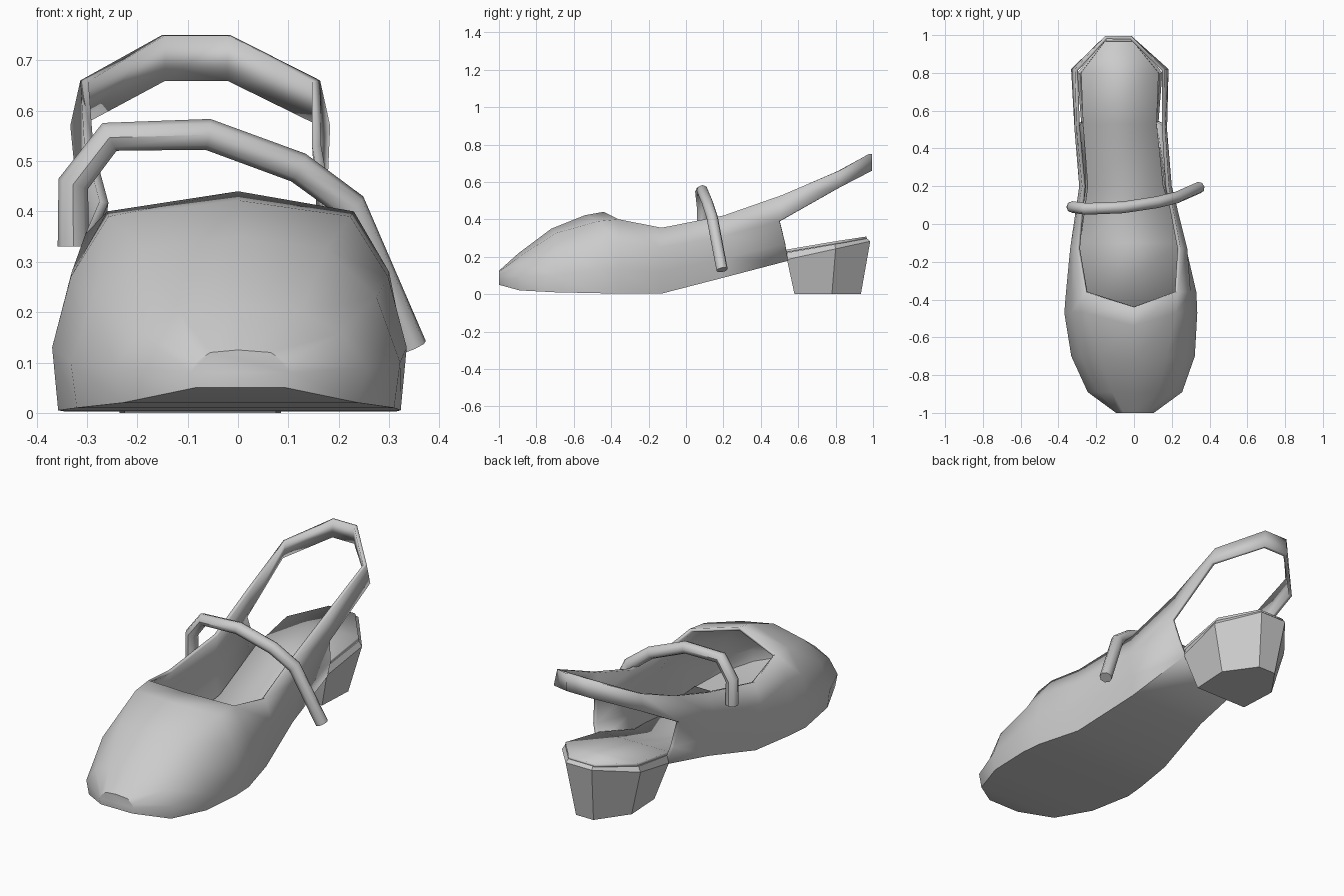
import bpy
from mathutils import Vector

if "Cube" in bpy.data.objects:
    bpy.data.objects.remove(bpy.data.objects["Cube"])


def make_object(name, verts, faces, thickness=0.0, angle=0.7):
    mesh = bpy.data.meshes.new(name)
    mesh.from_pydata(verts, [], faces)
    used = {i for f in faces for i in f}
    ob = bpy.data.objects.new(name, mesh)
    bpy.context.collection.objects.link(ob)
    bpy.ops.object.select_all(action='DESELECT')
    ob.select_set(True)
    bpy.context.view_layer.objects.active = ob
    if len(used) < len(verts):
        bpy.ops.object.mode_set(mode='EDIT')
        bpy.ops.mesh.select_all(action='SELECT')
        bpy.ops.mesh.delete_loose(use_verts=True, use_edges=True, use_faces=False)
        bpy.ops.object.mode_set(mode='OBJECT')
    bpy.ops.object.shade_smooth_by_angle(angle=angle)
    if thickness:
        mod = ob.modifiers.new("thickness", 'SOLIDIFY')
        mod.thickness = thickness
        mod.offset = -1
    return ob


def rings_to_faces(n_rings, n):
    return [(r * n + j, r * n + (j + 1) % n, (r + 1) * n + (j + 1) % n, (r + 1) * n + j)
            for r in range(n_rings - 1) for j in range(n)]


# Upper: sections from toe to heel strap (y, centre, 4 half widths, 4 heights)
sections = [
    (-1.00, .005, .09, .10, .09, .06, .05, .08, .10, .12),
    (-.89, .005, .235, .25, .20, .12, .02, .09, .16, .20),
    (-.70, -.005, .315, .327, .28, .18, .01, .10, .23, .325),
    (-.47, -.017, .34, .352, .315, .24, .005, .13, .27, .39),
    (-.36, -.015, .33, .345, .315, .245, .003, .13, .28, .40),
    (-.13, -.028, .28, .305, .31, .275, .003, .12, .25, .355),
    (.20, -.045, .22, .235, .245, .23, .088, .19, .31, .42),
    (.52, -.07, .20, .23, .245, .235, .178, .27, .39, .53),
    (.82, -.075, .258, .258, .258, .238, .57, .57, .57, .66),
    (.995, -.083, .07, .07, .07, .068, .66, .66, .66, .75),
]
centre_line = [(-1, .125), (-.9, .215), (-.72, .35), (-.54, .422), (-.44, .44)]
VAMP, QUARTER = 4, 7
verts, faces = [], []
for i, (y, c, *v) in enumerate(sections):
    ys = (.545, .53, .50, .515) if i == QUARTER else (y,) * 4
    left = [(c - v[k], ys[k], v[4 + k]) for k in range(4)]
    right = [(c + v[k], ys[k], v[4 + k]) for k in range(3, -1, -1)]
    top = (0, *centre_line[i]) if i <= VAMP else (c, y, v[7])
    verts += left + [top] + right
for i in range(len(sections) - 1):
    for j in range(9):
        if i >= VAMP and j in (3, 4):        # foot opening
            continue
        if i >= QUARTER and j not in (2, 5):  # only the sling strap continues
            continue
        k = (j + 1) % 9
        faces.append((i * 9 + j, i * 9 + k, i * 9 + 9 + k, i * 9 + 9 + j))
last = (len(sections) - 1) * 9
faces.append((last + 2, last + 3, last + 5, last + 6))  # back of sling strap
faces.append(tuple(range(8, -1, -1)))                   # toe cap
make_object("shoe_upper_and_sling", verts, faces, .018, .75)

# Insole: strip from the toe up over the heel
strip = [(-.5, 0, .30, .03), (-.1, -.02, .265, .04), (.2, -.045, .20, .115),
         (.53, -.075, .195, .237), (.8, -.075, .205, .283), (.965, -.08, .075, .308)]
verts = [(c + s * w, y, z) for y, c, w, z in strip for s in (-1, 1)]
faces = [(2 * i, 2 * i + 1, 2 * i + 3, 2 * i + 2) for i in range(len(strip) - 1)]
make_object("insole", verts, faces, .015)

# Heel block: tapered base, tilted seat, inset rim
def heel_ring(half, z_of_y):
    pts = [(w, y) for w, y in half] + [(-w, y) for w, y in reversed(half)]
    return [(-.075 + x, y, z_of_y(y)) for x, y in pts]


seat = [(.205, .54), (.225, .80), (.075, .985)]
base = [(.15, .58), (.16, .78), (.05, .935)]
rim = [(.195, .54), (.21, .795), (.07, .968)]
verts = (heel_ring(base, lambda y: 0)
         + heel_ring(seat, lambda y: .185 + (y - .54) * .22)
         + heel_ring(rim, lambda y: .222 + (y - .54) * .175))
faces = rings_to_faces(3, 6) + [tuple(range(5, -1, -1)), tuple(range(12, 18))]
make_object("heel_block", verts, faces, angle=.6)

# Instep strap: faceted tube over the foot
path = [(-.327, .09, .33), (-.327, .09, .455), (-.255, .08, .548), (-.06, .088, .553),
        (.12, .115, .487), (.225, .14, .41), (.345, .193, .13)]
curve = bpy.data.curves.new("instep_strap", 'CURVE')
curve.dimensions = '3D'
curve.bevel_depth = .031
curve.bevel_resolution = 2
curve.use_fill_caps = True
spline = curve.splines.new('POLY')
spline.points.add(len(path) - 1)
for p, co in zip(spline.points, path):
    p.co = (*co, 1)
strap = bpy.data.objects.new("instep_strap", curve)
bpy.context.collection.objects.link(strap)
bpy.ops.object.select_all(action='DESELECT')
strap.select_set(True)
bpy.context.view_layer.objects.active = strap
bpy.ops.object.convert(target='MESH')
bpy.ops.object.shade_smooth_by_angle(angle=.8)
